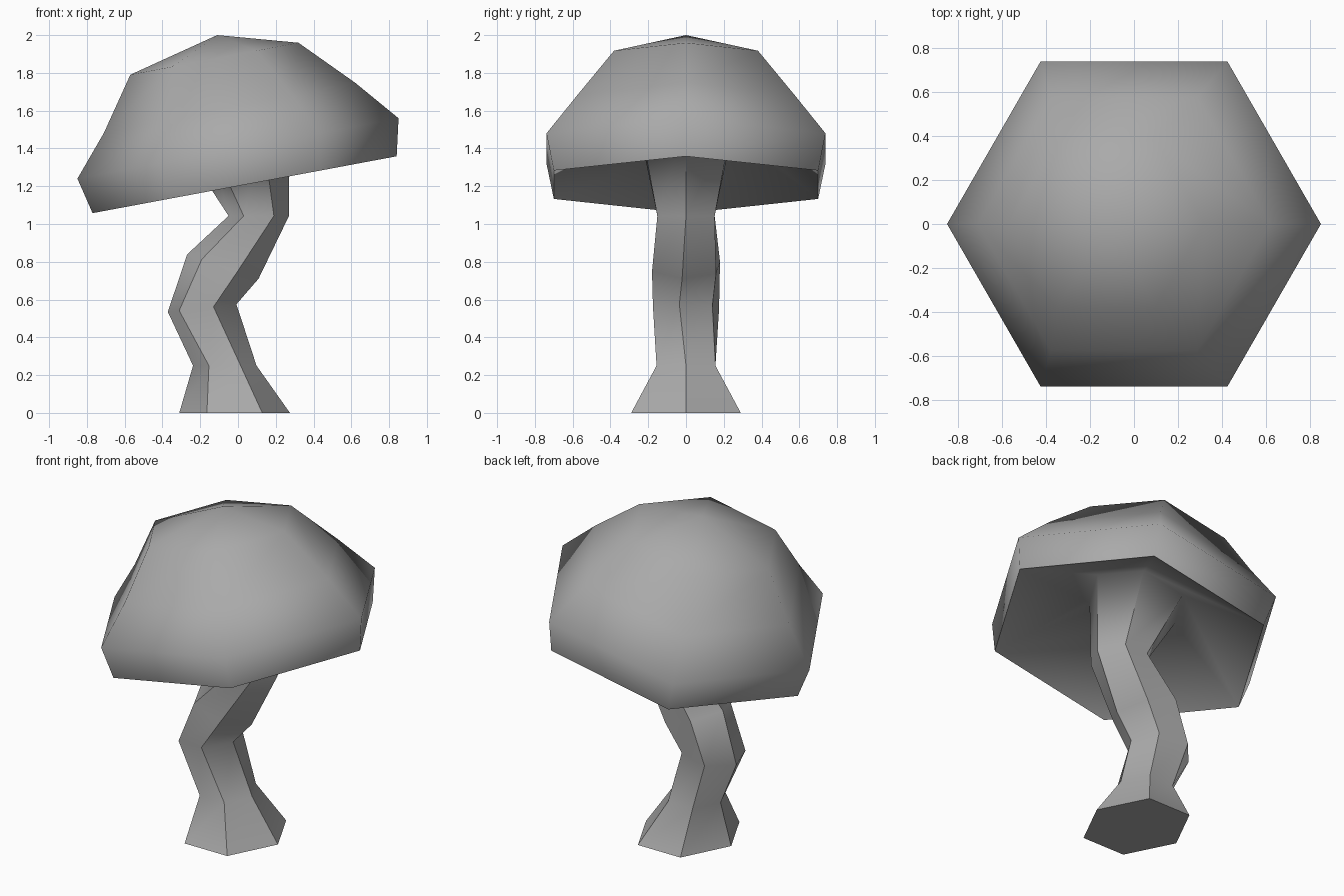
import bpy, bmesh
from math import cos, sin, radians

cube = bpy.data.objects.get("Cube")
if cube:
    bpy.data.objects.remove(cube, do_unlink=True)

SIDES = 6

grey = bpy.data.materials.new("plain_grey")
grey.use_nodes = True
colour = (0.4, 0.4, 0.4, 1)
grey.diffuse_color = colour
grey.node_tree.nodes["Principled BSDF"].inputs["Base Color"].default_value = colour

# Ring: centre x, centre z, radius in x, radius in y, slope along x, twist
stem_rings = [
    (-0.018, 0.0, 0.293, 0.335, 0.0, 0),
    (-0.07, 0.25, 0.168, 0.18, 0.0, 0),
    (-0.19, 0.555, 0.185, 0.185, 0.11, -11),
    (-0.08, 0.775, 0.19, 0.197, -0.34, -6),
    (0.11, 1.043, 0.16, 0.175, 0.0, 0),
]
cap_rings = [
    (-0.015, 1.48, 0.285, 0.275, 0.187, 0),     # stem meets underside
    (0.035, 1.208, 0.805, 0.808, 0.187, 0),     # lower rim
    (0.0, 1.40, 0.85, 0.853, 0.188, 0),         # widest rim
    (-0.045, 1.615, 0.665, 0.665, 0.20, 0),
    (-0.125, 1.875, 0.445, 0.44, 0.19, 0),
]

bm = bmesh.new()


def add_ring(cx, cz, rx, ry, slope, twist):
    verts = []
    for i in range(SIDES):
        a = radians(360 / SIDES * i + twist)
        dx = rx * cos(a)
        verts.append(bm.verts.new((cx + dx, ry * sin(a), cz + slope * dx)))
    return verts


def mark_sharp(a, b):
    edge = bm.edges.get((a, b))
    if edge:
        edge.smooth = False


# Continuous skin: stem, hollow underside, dome
rings = [add_ring(*r) for r in stem_rings + cap_rings]
for low, high in zip(rings, rings[1:]):
    for i in range(SIDES):
        j = (i + 1) % SIDES
        bm.faces.new((low[i], low[j], high[j], high[i]))

# Base and pointed crown
bm.faces.new(rings[0][::-1])
peak = bm.verts.new((-0.11, 0, 2.0))
for i in range(SIDES):
    bm.faces.new((rings[-1][i], rings[-1][(i + 1) % SIDES], peak))

bmesh.ops.recalc_face_normals(bm, faces=bm.faces)
for f in bm.faces:
    f.smooth = True

# Crisp stem ridges, base outline and lower rim
top = len(stem_rings)
for low, high in zip(rings[:top], rings[1:top + 1]):
    for a, b in zip(low, high):
        mark_sharp(a, b)
for ring in (rings[0], rings[top + 1]):
    for i in range(SIDES):
        mark_sharp(ring[i], ring[(i + 1) % SIDES])

mesh = bpy.data.meshes.new("mushroom")
bm.to_mesh(mesh)
bm.free()
mesh.materials.append(grey)
mushroom = bpy.data.objects.new("mushroom", mesh)
bpy.context.scene.collection.objects.link(mushroom)
